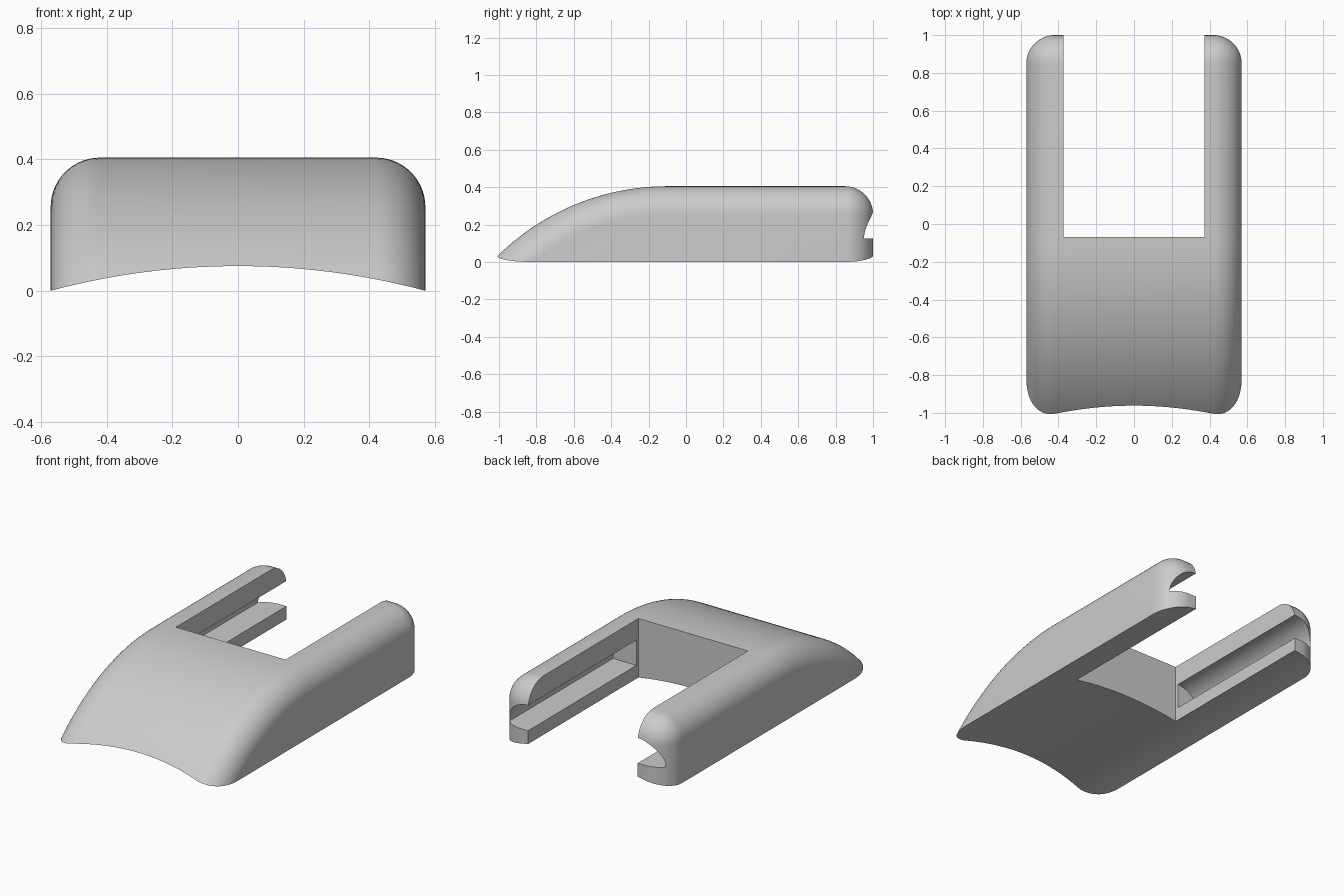
import bpy, bmesh, math
from mathutils import Vector

if "Cube" in bpy.data.objects:
    bpy.data.objects.remove(bpy.data.objects["Cube"])

HALF, TOP, R = 0.57, 0.405, 0.15      # half width, height, edge rounding
ARC_Y, ARC_R = -0.10, 1.29            # where the nose arc starts, its radius
LOW = -0.35                           # rough underside before trimming

grey = bpy.data.materials.new("plain grey")
grey.diffuse_color = (0.6, 0.6, 0.6, 1)
grey.use_nodes = True
grey.node_tree.nodes["Principled BSDF"].inputs["Base Color"].default_value = grey.diffuse_color


def finish(name, bm):
    bmesh.ops.recalc_face_normals(bm, faces=bm.faces)
    me = bpy.data.meshes.new(name)
    bm.to_mesh(me)
    bm.free()
    me.materials.append(grey)
    ob = bpy.data.objects.new(name, me)
    bpy.context.collection.objects.link(ob)
    return ob


def prism(name, profile, y0, y1):
    """Extrude an (x, z) outline from y0 to y1."""
    bm = bmesh.new()
    face = bm.faces.new([bm.verts.new((x, y0, z)) for x, z in profile])
    new = bmesh.ops.extrude_face_region(bm, geom=[face])["geom"]
    bmesh.ops.translate(bm, vec=(0, y1 - y0, 0),
                        verts=[v for v in new if isinstance(v, bmesh.types.BMVert)])
    return finish(name, bm)


# Body: hull of rounded edges that follow the side profile
N = 14
pts = []
quarter = [i * math.pi / 2 / N for i in range(N + 1)]
for s in (-1, 1):
    cx = s * (HALF - R)
    for i in range(41):               # nose arc with rounded sides
        a = math.radians(62) * i / 40
        n = Vector((0, -math.sin(a), math.cos(a)))
        c = Vector((cx, ARC_Y, TOP - ARC_R)) + n * (ARC_R - R)
        pts += [c + R * (math.cos(t) * n + math.sin(t) * Vector((s, 0, 0))) for t in quarter]
    for t in quarter:                 # ball corner and upright edge at the back
        for u in quarter:
            pts.append(Vector((cx + s * R * math.cos(t) * math.sin(u),
                               1 - R + R * math.cos(t) * math.cos(u),
                               TOP - R + R * math.sin(t))))
        pts.append(Vector((cx + s * R * math.sin(t), 1 - R + R * math.cos(t), LOW)))
    pts.append(Vector((s * HALF, -0.9, LOW)))
bm = bmesh.new()
for p in pts:
    bm.verts.new(p)
bmesh.ops.remove_doubles(bm, verts=bm.verts, dist=1e-5)
res = bmesh.ops.convex_hull(bm, input=bm.verts)
loose = {g for g in res["geom_interior"] + res["geom_unused"] if isinstance(g, bmesh.types.BMVert)}
bmesh.ops.delete(bm, geom=list(loose), context='VERTS')
bmesh.ops.dissolve_limit(bm, angle_limit=0.0005, verts=bm.verts, edges=bm.edges)
body = finish("body", bm)

# Arched underside
RISE = 0.075
UR = (HALF ** 2 + RISE ** 2) / (2 * RISE)
arch = []
for i in range(41):
    x = -0.7 + 1.4 * i / 40
    arch.append((x, RISE - UR + math.sqrt(UR * UR - x * x)))
cutters = [prism("underside_cutter", arch + [(0.7, -1), (-0.7, -1)], -1.5, 1.5)]

# Open slot between the rails
cutters.append(prism("slot_cutter", [(-0.372, -1), (0.372, -1), (0.372, 1), (-0.372, 1)], -0.07, 1.5))

# Groove in each rail: flat ledge under a rounded roof
for s in (-1, 1):
    roof = [(s * (0.37 + 0.16 * math.cos(t)), 0.125 + 0.155 * math.sin(t)) for t in quarter]
    cutters.append(prism("groove_cutter", roof + [(s * 0.3, 0.28), (s * 0.3, 0.125)], -0.05, 1.5))

for c in cutters:
    c.hide_render = True
    c.hide_set(True)
    mod = body.modifiers.new(c.name, 'BOOLEAN')
    mod.operation, mod.solver, mod.object = 'DIFFERENCE', 'EXACT', c

# Bake the cuts and smooth the rounded surfaces
bpy.context.view_layer.objects.active = body
body.select_set(True)
for mod in list(body.modifiers):
    bpy.ops.object.modifier_apply(modifier=mod.name)
for c in cutters:
    bpy.data.objects.remove(c)
bpy.ops.object.shade_smooth_by_angle(angle=math.radians(25))
